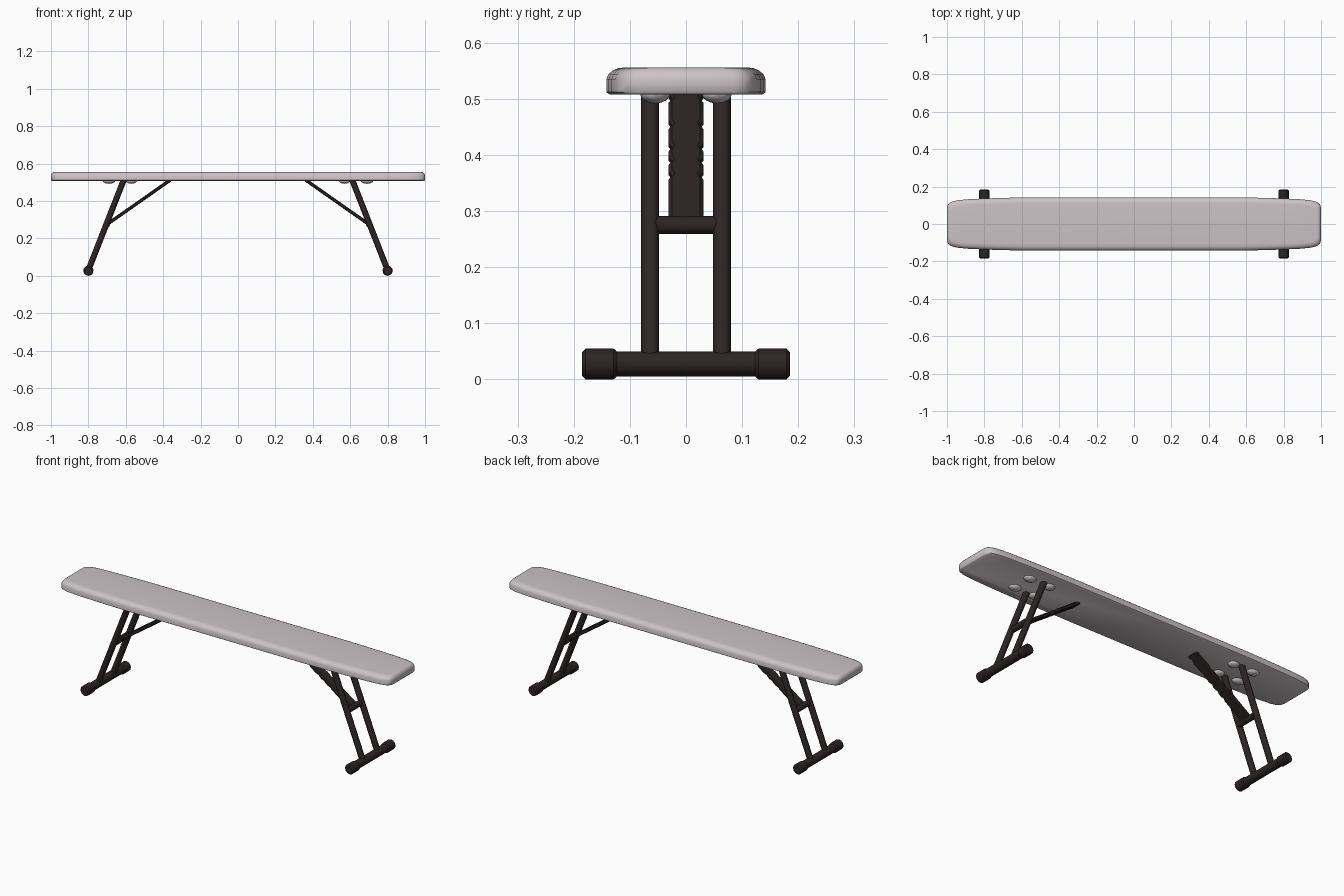
import bpy, bmesh, math
from mathutils import Vector, Matrix

cube = bpy.data.objects.get("Cube")
if cube:
    bpy.data.objects.remove(cube, do_unlink=True)


def material(name, color):
    m = bpy.data.materials.new(name)
    m.use_nodes = True
    m.diffuse_color = color
    m.node_tree.nodes["Principled BSDF"].inputs["Base Color"].default_value = color
    return m


pale = material("pale grey plastic", (0.60, 0.545, 0.56, 1))
dark = material("dark brown metal", (0.026, 0.018, 0.018, 1))


def finish(name, bm, mat, angle=40):
    bmesh.ops.recalc_face_normals(bm, faces=bm.faces)
    me = bpy.data.meshes.new(name)
    bm.to_mesh(me)
    bm.free()
    me.materials.append(mat)
    ob = bpy.data.objects.new(name, me)
    bpy.context.collection.objects.link(ob)
    bpy.ops.object.select_all(action='DESELECT')
    ob.select_set(True)
    bpy.context.view_layer.objects.active = ob
    bpy.ops.object.shade_smooth_by_angle(angle=math.radians(angle))
    return ob


def loft(name, rings, mat, angle=40):
    """Skin a stack of closed rings and cap both ends."""
    bm = bmesh.new()
    loops = [[bm.verts.new(p) for p in ring] for ring in rings]
    for a, b in zip(loops, loops[1:]):
        for i in range(len(a)):
            j = (i + 1) % len(a)
            bm.faces.new((a[i], a[j], b[j], b[i]))
    bm.faces.new(loops[0])
    bm.faces.new(loops[-1])
    return finish(name, bm, mat, angle)


def tube(name, start, end, stations, mat, sides=16):
    """Round tube; stations are (distance fraction, radius)."""
    start, end = Vector(start), Vector(end)
    d = end - start
    rot = d.to_track_quat('Z', 'Y')
    rings = []
    for t, r in stations:
        rings.append([start + d * t + rot @ Vector((r * math.cos(a), r * math.sin(a), 0))
                      for a in (2 * math.pi * i / sides for i in range(sides))])
    return loft(name, rings, mat)


# Seat board: rounded plan outline with a softened upper edge
quarter = [(1.0, 0.085), (0.995, 0.104), (0.98, 0.117), (0.95, 0.126),
           (0.88, 0.133), (0.75, 0.138), (0.6, 0.142), (0.2, 0.142)]
outline = quarter + [(-x, y) for x, y in reversed(quarter)]
outline += [(-x, -y) for x, y in outline]
layers = [(0.508, 0.006), (0.512, 0), (0.535, 0), (0.544, 0.004),
          (0.551, 0.012), (0.555, 0.022), (0.556, 0.034)]
loft("seat_board", [[(x * (1 - 0.6 * d), y * (1 - d / 0.142), z) for x, y in outline]
                    for z, d in layers], pale, 50)

for side, s in (("left", 1), ("right", -1)):
    # Twin leg tubes
    for depth, y in (("front", -0.064), ("back", 0.064)):
        tube(f"{side}_{depth}_leg", (s * 0.61, y, 0.515), (s * 0.80, y, 0.03),
             [(0, 0.016), (1, 0.016)], dark)

        # Moulded bumps under the seat on either side of the leg top
        for label, x, rx in (("inner", 0.57, 0.03), ("outer", 0.69, 0.034)):
            bm = bmesh.new()
            bmesh.ops.create_uvsphere(
                bm, u_segments=16, v_segments=8, radius=1,
                matrix=Matrix.Translation((s * x, math.copysign(0.055, y), 0.509))
                @ Matrix.Diagonal((rx, 0.027, 0.017, 1)))
            finish(f"{side}_{depth}_{label}_bump", bm, pale)

        # Rubber end cap with a bevelled rim
        e = math.copysign(1, y)
        tube(f"{side}_{depth}_foot_cap", (s * 0.80, e * 0.123, 0.0275),
             (s * 0.80, e * 0.185, 0.0275),
             [(0, 0.022), (0.1, 0.0275), (0.9, 0.0275), (1, 0.021)], dark, 12)

    # Foot bar and cross bar between the legs
    tube(f"{side}_foot_bar", (s * 0.80, -0.15, 0.0275), (s * 0.80, 0.15, 0.0275),
         [(0, 0.022), (1, 0.022)], dark)
    tube(f"{side}_cross_bar", (s * 0.70, -0.06, 0.275), (s * 0.70, 0.06, 0.275),
         [(0, 0.016), (1, 0.016)], dark)

    # Folding brace: flat strip with pinched notches along its edges
    low, high = Vector((s * 0.70, 0, 0.275)), Vector((s * 0.362, 0, 0.512))
    along = high - low
    normal = along.normalized().cross(Vector((0, 1, 0)))
    stations = [(0, 0.031)]
    for z in (0.36, 0.386, 0.41, 0.45, 0.497):
        t = (z - low.z) / along.z
        stations += [(t - 0.032, 0.031), (t, 0.025), (t + 0.032, 0.031)]
    stations.append((1, 0.031))
    rings = []
    for t, w in stations:
        c = low + along * t
        rings.append([c + Vector((0, y * w, 0)) + normal * n * 0.009
                      for y, n in ((-1, -0.5), (-0.8, -1), (0.8, -1), (1, -0.5),
                                   (1, 0.5), (0.8, 1), (-0.8, 1), (-1, 0.5))])
    loft(f"{side}_brace", rings, dark, 25)
